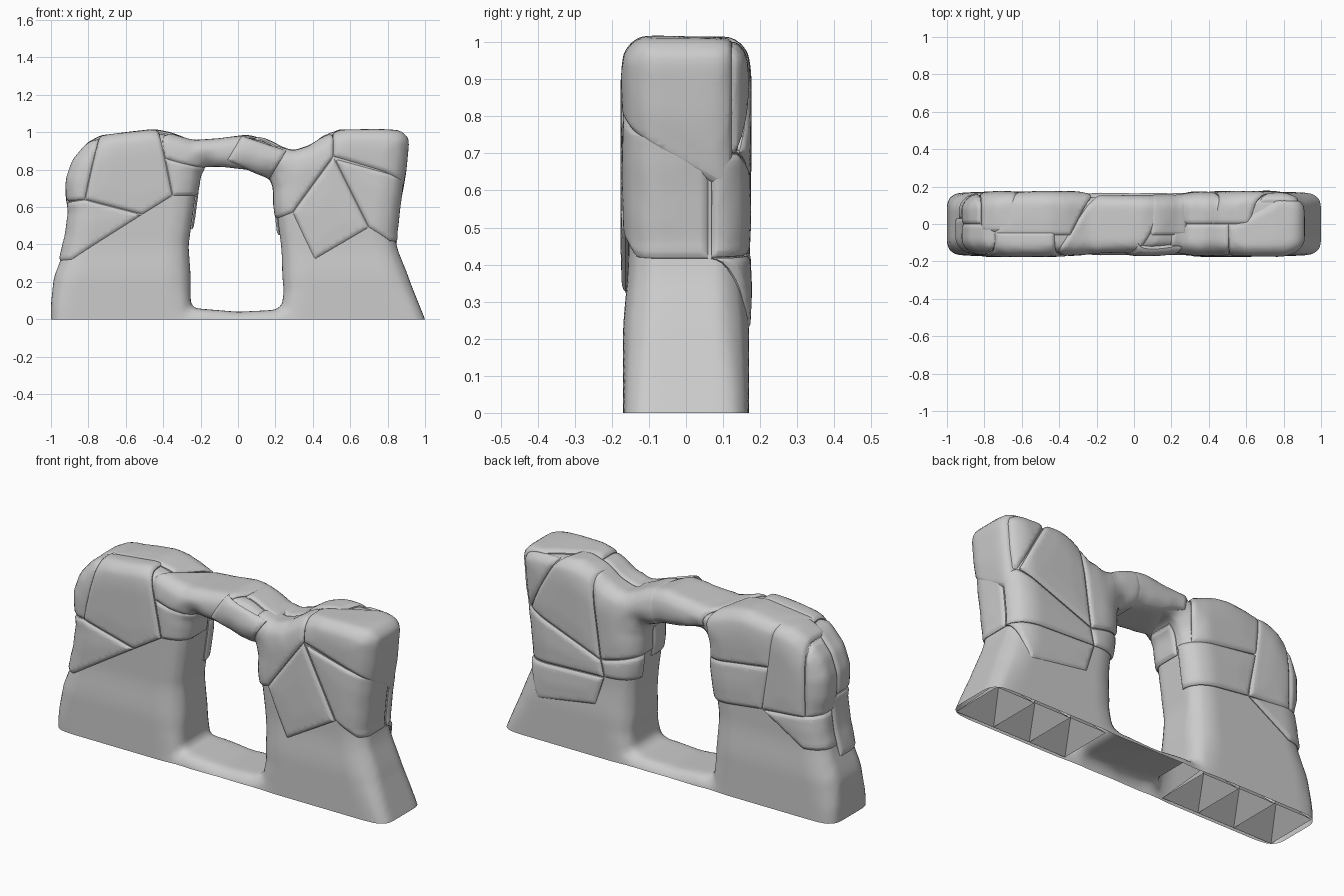
import bpy, bmesh
from mathutils import Vector

if "Cube" in bpy.data.objects:
    bpy.data.objects.remove(bpy.data.objects["Cube"])

OUTER = [(-1, -.12), (-1, .08), (-.985, .22), (-.95, .34), (-.92, .45), (-.905, .57), (-.92, .65),
         (-.92, .75), (-.885, .85), (-.81, .94), (-.73, .98), (-.45, 1.012), (-.36, .995), (-.24, .955),
         (-.10, .965), (.05, .985), (.14, .965), (.24, .915), (.30, .90), (.38, .925), (.46, .98),
         (.55, 1.01), (.75, 1.012), (.87, 1.005), (.91, .96), (.895, .80), (.865, .6), (.85, .45),
         (.87, .36), (.92, .2), (1, 0), (1.04, -.12)]
HOLE = [(-.25, .06), (-.255, .15), (-.25, .4), (-.215, .65), (-.20, .77), (-.17, .815), (-.08, .815),
        (.05, .80), (.17, .765), (.19, .70), (.19, .6), (.205, .48), (.23, .3), (.245, .15),
        (.235, .07), (.20, .05), (0, .04), (-.18, .055)]
# stones: (limit in y, drift of x and z per unit y, lift), then the outline in x, z
FRONT = [
    ((-.04, 0, 0, .004), [(-.82, .64), (-.51, .56), (-.35, .66), (-.39, .86), (-.44, 1.1), (-.72, 1.1)]),
    ((.0, 0, 0, 0), [(-1.1, .6), (-.82, .64), (-.72, 1.1), (-1.1, 1.1)]),
    ((.03, 0, 0, .003), [(-1.1, .6), (-.82, .64), (-.51, .56), (-.89, .32), (-1.1, .3)]),
    ((.05, 0, 0, 0), [(-.39, .86), (-.17, .81), (-.1, .66), (-.35, .66)]),
    ((.2, .6, 0, 0), [(-.44, 1.1), (-.39, .86), (-.1, .76), (.02, .76), (.02, 1.1)]),
    ((-.07, 0, 0, .016), [(-.06, .85), (.17, .75), (.26, .90), (.02, .98)]),
    ((-.05, 0, 0, .004), [(.29, .57), (.51, .87), (.70, .49), (.41, .32)]),
    ((.0, 0, 0, 0), [(.1, .5), (.29, .57), (.51, .87), (.5, 1.1), (.28, 1.1), (.1, .7)]),
    ((.13, 0, -.6, .003), [(.51, .87), (.5, 1.1), (1.1, 1.3), (1.1, .7), (.88, .76)]),
    ((.06, 0, 0, 0), [(.51, .87), (.88, .76), (1.1, .7), (1.1, .4), (.82, .42), (.70, .49)])]
BACK = [
    ((.12, 0, 0, 0), [(1.1, .66), (.84, .70), (.62, 1.1), (1.1, 1.1)]),
    ((.0, .3, 0, .004), [(.84, .70), (.62, 1.1), (.48, 1.1), (.40, .53)]),
    ((.0, 0, 0, .002), [(.48, 1.1), (.40, .53), (.1, .6), (.1, .72), (.3, 1.1)]),
    ((.07, 0, 0, .003), [(.84, .70), (.40, .53), (.38, .44), (.86, .42), (1.1, .46), (1.1, .66)]),
    ((.05, 0, 0, .005), [(.86, .42), (.38, .44), (.43, .28), (.78, .22)]),
    ((.06, 0, 0, 0), [(.40, .53), (.1, .6), (.1, .45), (.38, .44)]),
    ((-.06, .5, 0, .003), [(-.22, 1.1), (-.22, .70), (-.62, .76), (-.65, 1.1)]),
    ((.06, 0, 0, .002), [(-.1, .69), (-.62, .76), (-.57, .52), (-.1, .46)]),
    ((-.04, 0, 0, .003), [(-.65, 1.1), (-.57, .52), (-.83, .54), (-.82, 1.1)]),
    ((.0, 0, 0, 0), [(-.82, 1.1), (-.83, .54), (-1.1, .58), (-1.1, 1.1)]),
    ((.03, 0, 0, .002), [(-.57, .52), (-1.1, .58), (-1.1, .38), (-.82, .37)]),
    ((-.06, 0, 0, .004), [(.1, 1.1), (.07, .7), (.28, .7), (.29, 1.1)])]


def step(a, b, t):
    t = min(max((t - a) / (b - a), 0), 1)
    return t * t * (3 - 2 * t)


def add(name, data):
    ob = bpy.data.objects.new(name, data)
    bpy.context.collection.objects.link(ob)
    return ob


def from_bm(name, bm):
    me = bpy.data.meshes.new(name)
    bm.to_mesh(me)
    bm.free()
    return add(name, me)


def evaluated(ob):
    dg = bpy.context.evaluated_depsgraph_get()
    return bpy.data.meshes.new_from_object(ob.evaluated_get(dg))


def smooth(ob):
    bpy.ops.object.select_all(action='DESELECT')
    ob.select_set(True)
    bpy.context.view_layer.objects.active = ob
    bpy.ops.object.shade_smooth_by_angle(angle=0.7)


def cut(bm, co, no, **kw):
    bmesh.ops.bisect_plane(bm, geom=bm.verts[:] + bm.edges[:] + bm.faces[:], plane_co=co,
                           plane_no=no, **kw)


# overall wall form: bevelled outline with a doorway
cu = bpy.data.curves.new("wall_outline", 'CURVE')
cu.dimensions, cu.fill_mode = '2D', 'BOTH'
cu.extrude, cu.bevel_depth, cu.bevel_resolution, cu.offset = .117, .053, 3, -.053
for pts in (OUTER, HOLE):
    sp = cu.splines.new('POLY')
    sp.points.add(len(pts) - 1)
    for p, (x, z) in zip(sp.points, pts):
        p.co = (x, z, 0, 1)
    sp.use_cyclic_u = True
outline = add("wall_outline", cu)
bm = bmesh.new()
bm.from_mesh(evaluated(outline))
bpy.data.objects.remove(outline)
bmesh.ops.remove_doubles(bm, verts=bm.verts, dist=.0005)
for v in bm.verts:
    v.co = (v.co.x, -v.co.z, v.co.y)
bmesh.ops.recalc_face_normals(bm, faces=bm.faces)
form = from_bm("wall_form", bm)
m = form.modifiers.new("remesh", 'REMESH')
m.mode, m.voxel_size = 'VOXEL', .021
m = form.modifiers.new("smooth", 'SMOOTH')
m.iterations = 3
me = evaluated(form)
bpy.data.objects.remove(form)

# wider rounding towards upright edges, and a thinner lintel
sides = []
for pts in (OUTER[:-1], HOLE):
    for a, b in zip(pts, pts[1:]):
        a, b = Vector(a), Vector(b)
        sides.append((a, b - a, .25 + .75 * abs((b - a).normalized().y)))
for v in me.vertices:
    p = Vector((v.co.x, v.co.z))
    amount = 0
    for a, e, steep in sides:
        t = min(max((p - a).dot(e) / e.length_squared, 0), 1)
        amount = max(amount, steep * max(1 - (p - a - e * t).length / .14, 0) ** 2)
    w = (1 - step(.15, .36, abs(p.x - .04))) * step(.6, .8, p.y)
    v.co.y *= (1 - .28 * amount * (.35 + .65 * step(0, .3, p.y))) * (1 - .08 * w)
me.update()

# core: shrunk where stones cover it, open underneath
bm = bmesh.new()
bm.from_mesh(me)
bm.normal_update()
for v, n in [(v, v.normal.copy()) for v in bm.verts]:
    v.co -= n * .014 * step(.2, .42, v.co.z)
cut(bm, (0, 0, 0), (0, 0, 1), clear_inner=True)
smooth(from_bm("wall_core", bm))


# stone: a patch of the form cut out by planes, with rounded edges and a rim sunk into the core
def stone(name, spec, side):
    (limit, kx, kz, lift), pts = spec
    drift = Vector((kx, 1, kz))
    pts = [Vector((x, side * .17, z)) for x, z in pts]
    mid = sum(pts, Vector()) / len(pts)
    planes = [(Vector((0, limit, 0)), Vector((0, side, 0)))]
    for a, b in zip(pts, pts[1:] + pts[:1]):
        n = (b - a).cross(drift).normalized()
        if n.dot(mid - a) < 0:
            n = -n
        planes.append((a + n * .002, n))
    bm = bmesh.new()
    bm.from_mesh(me)
    for co, no in planes:
        cut(bm, co, no, clear_inner=True)
    for co, no in planes:
        for d in (.006, .016):
            cut(bm, co + no * d, no)
    bm.normal_update()
    normals = [(v, v.normal.copy()) for v in bm.verts]
    for v, n in normals:
        d = min((v.co - co).dot(no) for co, no in planes)
        v.co += n * (lift + .003 * step(.02, .1, d) - .011 * (1 - min(d / .022, 1)) ** 2)
    rim = bmesh.ops.extrude_edge_only(bm, edges=[e for e in bm.edges if e.is_boundary])['geom']
    tree = {v.co.copy().freeze(): n for v, n in normals}
    for v in rim:
        if isinstance(v, bmesh.types.BMVert):
            v.co -= tree[v.co.copy().freeze()] * (.02 + lift)
    smooth(from_bm(name, bm))


for side, label, group in ((-1, "front", FRONT), (1, "back", BACK)):
    for i, spec in enumerate(group):
        stone(f"{label}_stone_{i + 1}", spec, side)

# faceted hollows seen under each pillar
bm = bmesh.new()
for s in (-1, 1):
    for x0, x1 in ((.3, .52), (.52, .74), (.74, .97)):
        q = [bm.verts.new((s * x, y, 0)) for x, y in ((x0, -.15), (x1, -.15), (x1, .15), (x0, .15))]
        top = bm.verts.new((s * (x0 + x1) / 2, .03, .13))
        for i in range(4):
            bm.faces.new((q[i], q[(i + 1) % 4], top))
from_bm("base_hollows", bm)
